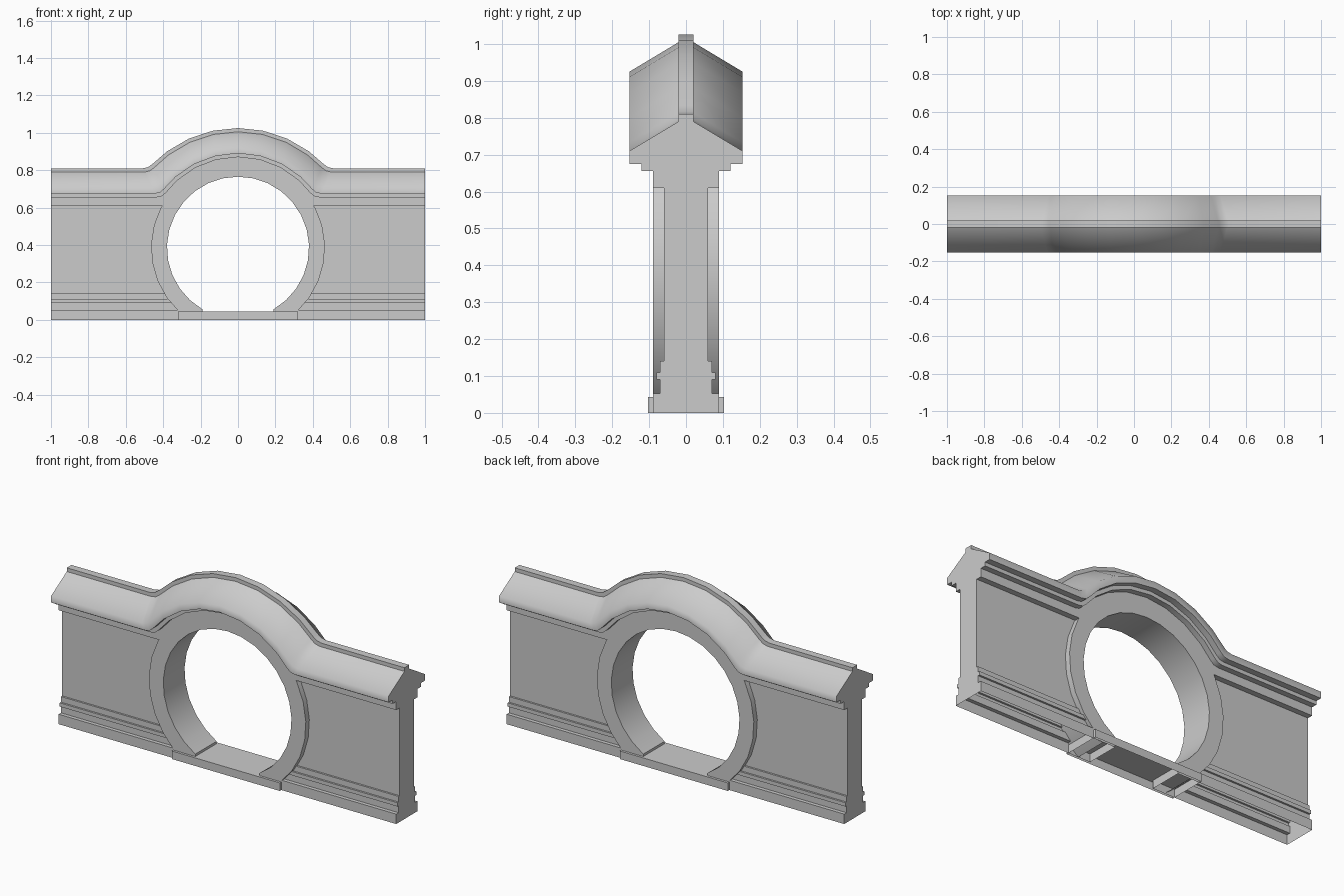
import bpy, bmesh
from math import radians, sin, cos, sqrt, acos

cube = bpy.data.objects.get("Cube")
if cube:
    bpy.data.objects.remove(cube, do_unlink=True)

stone = bpy.data.materials.new("grey_stone")
stone.use_nodes = True
COLOUR = (0.6, 0.6, 0.6, 1)
stone.diffuse_color = COLOUR
stone.node_tree.nodes["Principled BSDF"].inputs["Base Color"].default_value = COLOUR

CENTRE = 0.385     # height of the round opening's centre
RISE = 0.215       # how far the coping lifts over the opening
INNER, OUTER = 0.38, 0.465


def finish(name, bm, angle=30):
    """Turn one quarter into a whole part by mirroring across x and y."""
    bmesh.ops.remove_doubles(bm, verts=bm.verts, dist=1e-5)
    mesh = bpy.data.meshes.new(name)
    bm.to_mesh(mesh)
    bm.free()
    mesh.materials.append(stone)
    mesh.shade_smooth()
    mesh.set_sharp_from_angle(angle=radians(angle))
    obj = bpy.data.objects.new(name, mesh)
    bpy.context.collection.objects.link(obj)
    mirror = obj.modifiers.new("mirror", 'MIRROR')
    mirror.use_axis = (True, True, False)
    return obj


def loft(rows):
    """Skin a list of sections that run from the outside towards the middle."""
    bm = bmesh.new()
    grid = [[bm.verts.new(p) for p in row] for row in rows]
    for a, b in zip(grid, grid[1:]):
        for j in range(len(a) - 1):
            bm.faces.new((a[j], b[j], b[j + 1], a[j + 1]))
    return bm


def cap(bm, x, section):
    """End face from a half section given bottom to top."""
    outline = [(0, section[0][1])] + section
    if section[-1][0] > 0:
        outline.append((0, section[-1][1]))
    bm.faces.new([bm.verts.new((x, y, z)) for y, z in outline])


def coping_path(h):
    """Flat run, eased corner, then arc over the opening, for level h."""
    r = h + RISE - CENTRE
    start = acos((h - CENTRE) / r)
    corner = (r * sin(start), h)
    arc = [(r * sin(start * k), CENTRE + r * cos(start * k))
           for k in (0.94, 0.75, 0.5, 0.25, 0)]
    flat = (corner[0] + 0.03, h)
    mid = [(flat[i] + 2 * corner[i] + arc[0][i]) / 4 for i in (0, 1)]
    return [(1, h), flat, mid] + arc


def sweep(name, section, angle):
    lines = [[(x, y, z) for x, z in coping_path(h)] for y, h in section]
    finish(name, loft(list(zip(*lines))), angle)


# Half sections as (y, z), bottom to top
base = [(0.09, 0), (0.09, 0.053), (0.07, 0.053), (0.07, 0.09), (0.08, 0.09),
        (0.08, 0.11), (0.07, 0.11), (0.07, 0.14), (0.06, 0.14)]
panel = [(0.06, 0.14 + 0.47 * k / 8) for k in range(1, 9)]
cornice = [(0.06, 0.61), (0.09, 0.61), (0.09, 0.655), (0.12, 0.655),
           (0.12, 0.675), (0.153, 0.675), (0.153, 0.71), (0.02, 0.79)]
ridge = [(0.02, 0.79), (0.02, 0.81), (0, 0.81)]

# Wall and moulded plinth, ending inside the ring
def wall_end(z):
    return max(0.23, sqrt(0.42 ** 2 - (z - CENTRE) ** 2))

wall = base + panel
finish("wall_and_plinth", loft([[(1, y, z) for y, z in wall],
                                [(wall_end(z), y, z) for y, z in wall]]))

# Cornice with sloped roof, and the ridge along it
sweep("cornice_roof", cornice, 65)
sweep("ridge", ridge, 30)

# Flat ends of the wall
ends = bmesh.new()
cap(ends, 1, base + cornice + ridge[1:])
finish("wall_ends", ends)

# Ring round the opening, with feet reaching the ground
def ring_row(inner, outer, depth=0.09):
    return [(*p[:1], y, p[1]) for p, y in
            ((inner, 0), (inner, depth), (outer, depth), (outer, 0))]

foot = (sqrt(OUTER ** 2 - CENTRE ** 2), 0)
rows = [ring_row((INNER / 2, 0), foot)]
for k in range(12, -1, -1):
    a = radians(12.5 * k)
    inner, outer = [(r * sin(a), CENTRE + r * cos(a)) for r in (INNER, OUTER)]
    rows.append(ring_row(inner, foot if k == 12 else outer))
finish("opening_ring", loft(rows))

# Threshold slab, open underneath
slab = [(0.103, 0), (0.103, 0.043), (0, 0.043)]
bm = loft([[(x, y, z) for y, z in slab] for x in (0.32, 0)])
cap(bm, 0.32, slab)
finish("threshold", bm)
